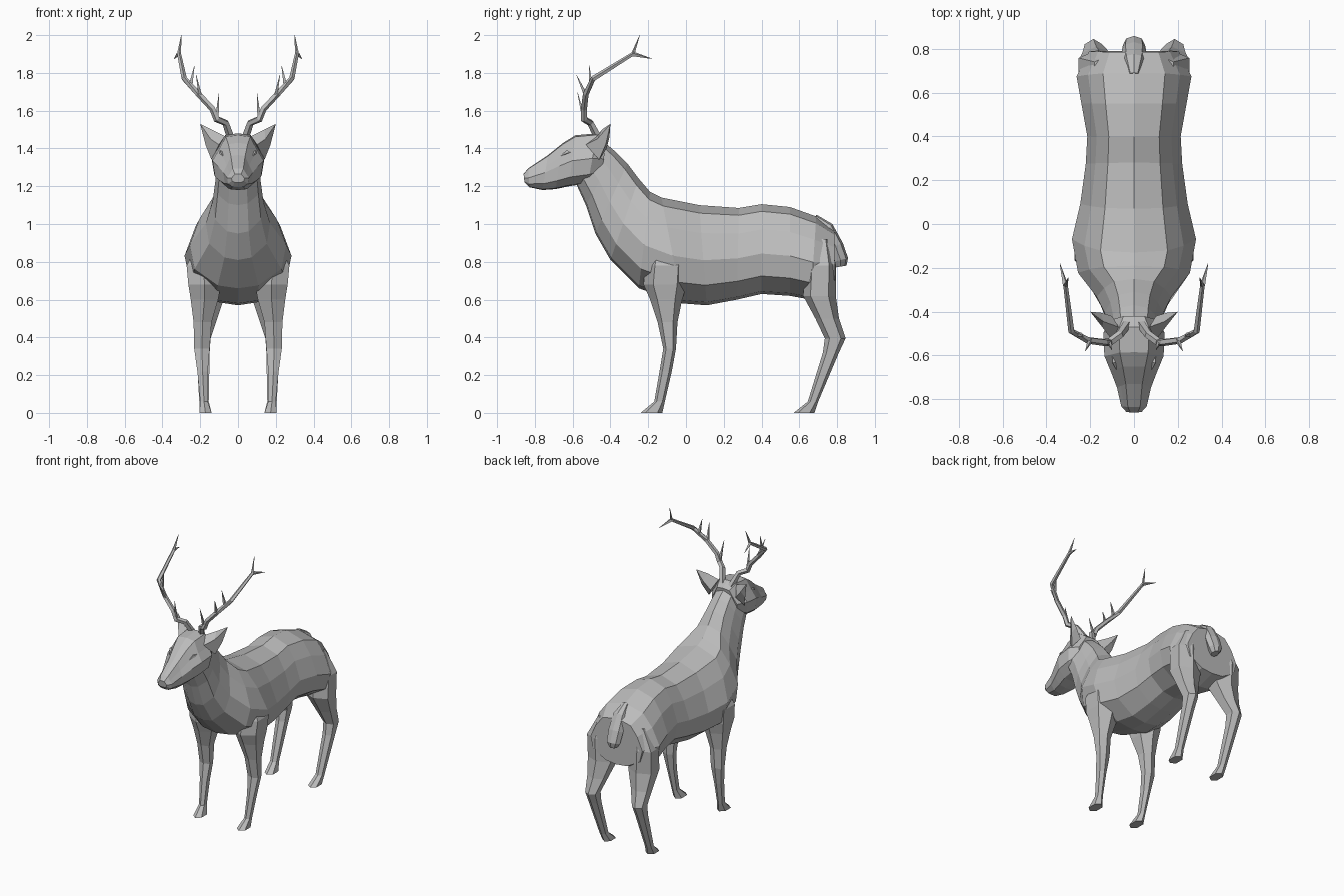
import bpy
import bmesh
from math import cos, sin, tau
from mathutils import Vector

if "Cube" in bpy.data.objects:
    bpy.data.objects.remove(bpy.data.objects["Cube"])

grey = bpy.data.materials.new("plain grey")
grey.use_nodes = True
grey.diffuse_color = (0.5, 0.5, 0.5, 1)
grey.node_tree.nodes["Principled BSDF"].inputs["Base Color"].default_value = grey.diffuse_color


def loft(name, rings, mirrored=False):
    """Skin a row of equal-sized rings, close both ends, optionally mirror in x."""
    bm = bmesh.new()
    loops = [[bm.verts.new(p) for p in ring] for ring in rings]
    count = len(loops[0])
    for a, b in zip(loops, loops[1:]):
        for i in range(count):
            j = (i + 1) % count
            bm.faces.new((a[i], a[j], b[j], b[i]))
    bm.faces.new(loops[0])
    bm.faces.new(loops[-1])
    bmesh.ops.remove_doubles(bm, verts=bm.verts, dist=0.0005)
    bmesh.ops.recalc_face_normals(bm, faces=bm.faces)
    mesh = bpy.data.meshes.new(name)
    bm.to_mesh(mesh)
    bm.free()
    mesh.materials.append(grey)
    obj = bpy.data.objects.new(name, mesh)
    bpy.context.collection.objects.link(obj)
    if mirrored:
        obj.modifiers.new("Mirror", "MIRROR").use_mirror_merge = False
    return obj


def slice_ring(section, profile):
    """Symmetric ring from a top point, a bottom point and a half width."""
    top_y, top_z, low_y, low_z, width = section
    top, low = Vector((0, top_y, top_z)), Vector((0, low_y, low_z))
    half = [top.lerp(low, t) + Vector((x * width, 0, 0)) for x, t in profile]
    other = [Vector((-p.x, p.y, p.z)) for p in reversed(half[1:-1])]
    return half + other


def leg_ring(section):
    """Six-sided level ring inside the given x and y limits."""
    x0, x1, y0, y1, z = section
    cx, cy, rx, ry = (x0 + x1) / 2, (y0 + y1) / 2, (x1 - x0) / 2, (y1 - y0) / 2
    outline = [(1, .55), (0, 1), (-1, .55), (-1, -.55), (0, -1), (1, -.55)]
    return [(cx + u * rx, cy + v * ry, z) for u, v in outline]


def tube(name, path, radii, sides=5):
    """Tapering tube along a path, mirrored to both sides."""
    points = [Vector(p) for p in path]
    rings = []
    for i, (p, r) in enumerate(zip(points, radii)):
        along = points[min(i + 1, len(points) - 1)] - points[max(i - 1, 0)]
        u = along.cross(Vector((1, 1, 0))).normalized()
        v = along.cross(u).normalized()
        rings.append([p + r * (u * cos(tau * k / sides) + v * sin(tau * k / sides))
                      for k in range(sides)])
    return loft(name, rings, True)


# Body and neck, from rump to throat
body_profile = [(0, 0), (.54, .08), (.8, .28), (1, .55), (.9, .8), (.42, .97), (0, 1)]
body = [
    (.785, .97, .79, .64, .205),
    (.69, 1.04, .66, .60, .262),
    (.55, 1.09, .55, .62, .24),
    (.40, 1.105, .40, .63, .213),
    (.28, 1.085, .27, .60, .22),
    (.07, 1.10, .11, .57, .245),
    (-.13, 1.14, -.02, .58, .283),
    (-.19, 1.17, -.25, .66, .255),
    (-.25, 1.24, -.40, .81, .17),
    (-.31, 1.32, -.48, .95, .135),
    (-.37, 1.38, -.53, 1.10, .12),
    (-.44, 1.44, -.58, 1.21, .11),
]
loft("body", [slice_ring(s, body_profile) for s in body])

# Head, from nape to nose
head_profile = [(0, 0), (.48, .03), (.76, .3), (1, .5), (.9, .82), (.5, .98), (0, 1)]
head = [
    (-.42, 1.44, -.45, 1.25, .10),
    (-.47, 1.48, -.52, 1.215, .14),
    (-.585, 1.47, -.62, 1.20, .135),
    (-.65, 1.43, -.69, 1.185, .107),
    (-.73, 1.365, -.76, 1.18, .078),
    (-.835, 1.295, -.83, 1.195, .058),
    (-.86, 1.265, -.855, 1.22, .035),
]
loft("head", [slice_ring(s, head_profile) for s in head])

# Eyelids
tube("eyelid", [(.08, -.665, 1.36), (.092, -.63, 1.38), (.1, -.6, 1.385)],
     [.001, .011, .001], 4)

# Ears
tip = (.2, -.4, 1.53)
loft("ear", [
    [(.07, -.47, 1.465), (.1, -.53, 1.42), (.14, -.46, 1.34), (.1, -.42, 1.4)],
    [(.14, -.445, 1.5), (.145, -.47, 1.45), (.172, -.425, 1.42), (.15, -.405, 1.46)],
    [tip] * 4,
], True)

# Legs, from inside the body down to the hoof
front_leg = [
    (.11, .2, -.17, -.03, .92),
    (.10, .272, -.215, .01, .78),
    (.09, .263, -.225, .005, .68),
    (.105, .25, -.19, -.02, .60),
    (.14, .235, -.15, -.045, .48),
    (.15, .232, -.12, -.053, .34),
    (.16, .215, -.14, -.075, .22),
    (.16, .2, -.168, -.112, .06),
    (.14, .205, -.24, -.125, 0),
]
rear_leg = [
    (.1, .18, .67, .76, .92),
    (.08, .253, .63, .795, .78),
    (.07, .25, .62, .793, .62),
    (.11, .235, .685, .81, .50),
    (.145, .225, .735, .845, .395),
    (.15, .22, .725, .81, .32),
    (.155, .205, .645, .70, .06),
    (.14, .205, .57, .68, 0),
]
for name, sections in (("front_leg", front_leg), ("rear_leg", rear_leg)):
    loft(name, [leg_ring(s) for s in sections], True)

# Tail
tail_profile = [(0, 0), (.7, .15), (1, .55), (.6, .95), (0, 1)]
tail = [
    (.69, 1.05, .68, 1.0, .025),
    (.775, 1.0, .73, .95, .05),
    (.83, .9, .76, .87, .056),
    (.858, .82, .785, .8, .05),
    (.85, .78, .79, .77, .025),
]
loft("tail", [slice_ring(s, tail_profile) for s in tail])

# Antler beams and their tines
fork = (.312, -.28, 1.9)
crook = (.112, -.54, 1.555)
beam = [(.035, -.46, 1.45), (.065, -.505, 1.535), crook, (.135, -.54, 1.61),
        (.21, -.53, 1.69), (.285, -.49, 1.77), fork, (.3, -.245, 2)]
tube("antler_beam", beam, [.022, .019, .019, .017, .016, .015, .011, .001])
tines = {
    "brow": (crook, (.1, -.575, 1.7)),
    "middle": ((.2, -.53, 1.68), (.222, -.58, 1.79)),
    "upper": ((.25, -.505, 1.74), (.23, -.512, 1.84)),
    "rear": (fork, (.338, -.18, 1.875)),
}
for name, ends in tines.items():
    tube(name + "_tine", ends, (.013, .001), 4)
